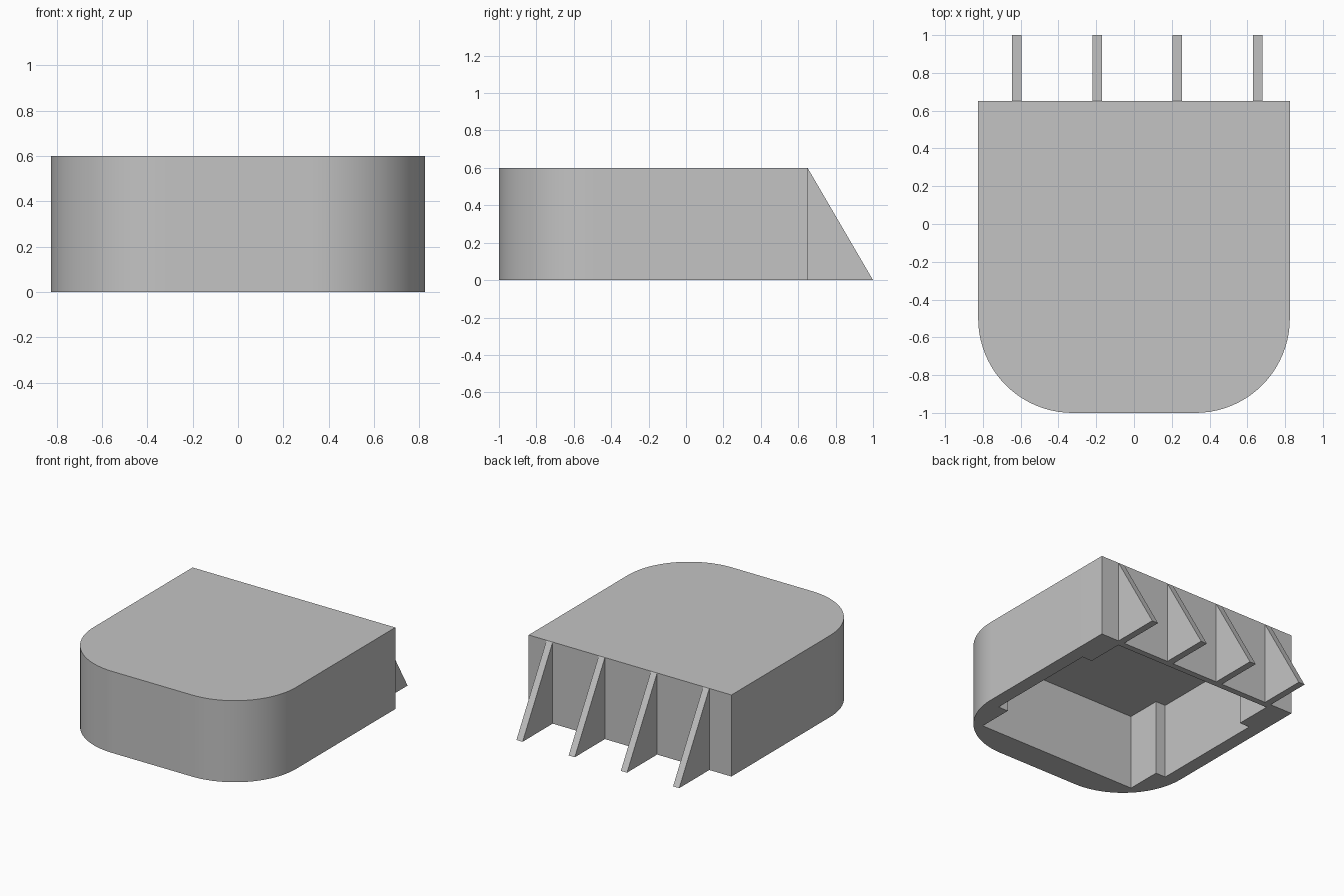
import bpy
import bmesh
import math
from mathutils import Vector

if "Cube" in bpy.data.objects:
    bpy.data.objects.remove(bpy.data.objects["Cube"], do_unlink=True)

grey = bpy.data.materials.new("plain_grey")
grey.use_nodes = True
GREY = (0.55, 0.55, 0.55, 1.0)
grey.diffuse_color = GREY
grey.node_tree.nodes["Principled BSDF"].inputs["Base Color"].default_value = GREY


def prism(name, outline, direction):
    """Extrude a closed outline of 3D points along a direction."""
    bm = bmesh.new()
    base = bm.faces.new([bm.verts.new(p) for p in outline])
    swept = bmesh.ops.extrude_face_region(bm, geom=[base])["geom"]
    moved = [g for g in swept if isinstance(g, bmesh.types.BMVert)]
    bmesh.ops.translate(bm, verts=moved, vec=Vector(direction))
    bmesh.ops.recalc_face_normals(bm, faces=bm.faces)
    mesh = bpy.data.meshes.new(name)
    bm.to_mesh(mesh)
    bm.free()
    mesh.materials.append(grey)
    obj = bpy.data.objects.new(name, mesh)
    bpy.context.collection.objects.link(obj)
    return obj


def mirrored(half, z):
    """Complete a +x half outline with its mirror image."""
    return [(x, y, z) for x, y in half] + [(-x, y, z) for x, y in reversed(half)]


HALF_WIDTH, FRONT, BACK, HEIGHT = 0.825, -1.0, 0.65, 0.6
RADIUS, STEPS, WALL = 0.5, 20, 0.05

# Shell: square at the back, large rounded corners at the front
corner = []
for i in range(STEPS + 1):
    a = -math.pi / 2 * (1 - i / STEPS)
    corner.append((HALF_WIDTH - RADIUS + RADIUS * math.cos(a),
                   FRONT + RADIUS + RADIUS * math.sin(a)))
shell = prism("shell", mirrored(corner + [(HALF_WIDTH, BACK)], 0), (0, 0, HEIGHT))

# Open underside: box hollow with a shallow recess in each side wall
hollow = [(0.645, -0.8), (0.645, -0.54), (0.725, -0.54),
          (0.725, 0.33), (0.645, 0.33), (0.645, 0.605)]
cutter = prism("hollow_cutter", mirrored(hollow, -0.1), (0, 0, HEIGHT - WALL + 0.1))
cutter.hide_render = True

cut = shell.modifiers.new("hollow", "BOOLEAN")
cut.operation = "DIFFERENCE"
cut.solver = "EXACT"
cut.object = cutter
bpy.ops.object.select_all(action="DESELECT")
shell.select_set(True)
bpy.context.view_layer.objects.active = shell
bpy.ops.object.modifier_apply(modifier=cut.name)
bpy.data.objects.remove(cutter, do_unlink=True)
bpy.ops.object.shade_smooth_by_angle(angle=math.radians(30))

# Four triangular fins across the back
for i in range(4):
    x = -0.645 + 0.425 * i
    triangle = [(x, BACK, 0), (x, 1.0, 0), (x, BACK, HEIGHT)]
    prism(f"back_fin_{i + 1}", triangle, (WALL, 0, 0))
